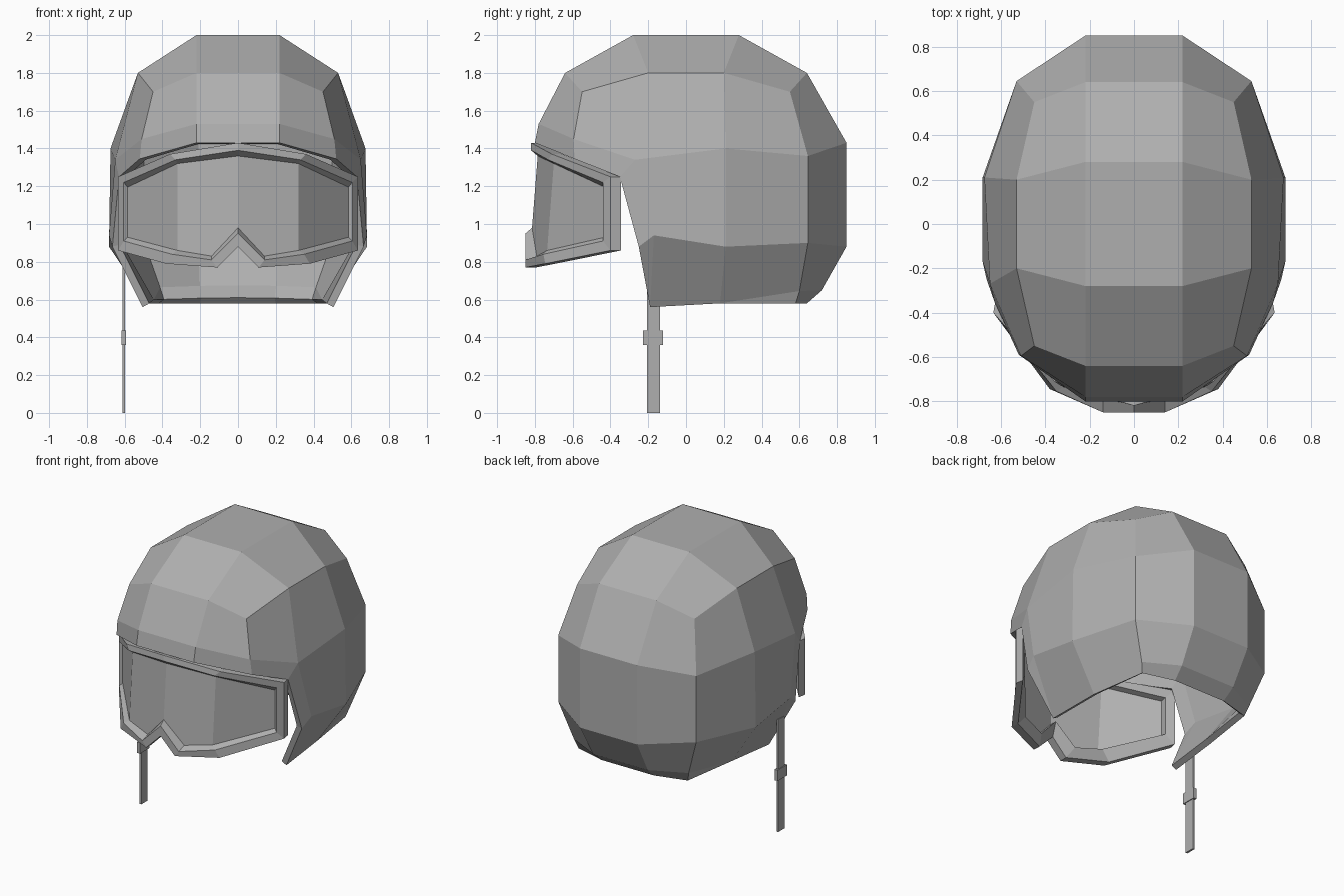
import bpy, bmesh

if "Cube" in bpy.data.objects:
    bpy.data.objects.remove(bpy.data.objects["Cube"])

# Mid grey shared by all parts
grey = bpy.data.materials.new("mid_grey")
grey.diffuse_color = (.43, .43, .43, 1)
grey.use_nodes = True
grey.node_tree.nodes["Principled BSDF"].inputs["Base Color"].default_value = grey.diffuse_color


def symmetric_mesh(name, faces):
    """Build a mesh from right-half faces, mirrored over x = 0 and welded."""
    bm = bmesh.new()
    for f in faces:
        for s in (1, -1):
            bm.faces.new([bm.verts.new((s * p[0], p[1], p[2])) for p in f])
    bmesh.ops.remove_doubles(bm, verts=bm.verts, dist=0.001)
    bmesh.ops.recalc_face_normals(bm, faces=bm.faces)
    me = bpy.data.meshes.new(name)
    bm.to_mesh(me)
    bm.free()
    me.materials.append(grey)
    ob = bpy.data.objects.new(name, me)
    bpy.context.collection.objects.link(ob)
    return ob


def strip(a, b):
    """Quads between two point rows."""
    n = min(len(a), len(b)) - 1
    return [(a[i], b[i], b[i + 1], a[i + 1]) for i in range(n)]


def centre(col):
    return [(0, p[1], p[2]) for p in col]


def box(name, size, loc):
    bpy.ops.mesh.primitive_cube_add(size=1, location=loc)
    ob = bpy.context.object
    ob.name = name
    ob.scale = size
    ob.data.materials.append(grey)


# Helmet shell: vertical columns from the crown ring down
front = [(.22, -.64, 1.8), (.22, -.78, 1.53), (.22, -.80, 1.43)]
front_corner = [(.45, -.55, 1.7), (.51, -.595, 1.45), (.52, -.59, 1.345)]
side_a = [(.53, -.2, 1.8), (.65, -.27, 1.34), (.683, -.17, .94), (.505, -.19, .56)]
side_b = [(.53, .2, 1.8), (.675, .21, 1.4), (.683, .21, .88), (.48, .18, .58)]
back_corner = [(.45, .55, 1.7), (.53, .645, 1.36), (.53, .645, .9), (.44, .6, .645), (.42, .58, .58)]
back = [(.22, .64, 1.8), (.22, .85, 1.43), (.22, .85, .88), (.21, .72, .65), (.2, .64, .58)]
edge = [(.63, -.35, 1.25), (.665, -.25, .88)]
faces = strip(centre(front), front) + strip(front, front_corner)
faces += strip(side_a, side_b) + strip(side_b, back_corner)
faces += strip(back_corner, back) + strip(back, centre(back))
faces.append((side_b[3], back_corner[3], back_corner[4]))
# cheek opening
faces += [(front_corner[0], side_a[0], side_a[1], front_corner[1]),
          (front_corner[1], side_a[1], edge[0], front_corner[2]),
          (side_a[1], side_a[2], edge[1], edge[0]),
          (side_a[2], side_a[3], edge[1])]
# crown
crown = [front[0], (.22, -.28, 2), (.22, .28, 2), back[0]]
faces += strip(centre(crown), crown)
faces += strip(crown, [front_corner[0], side_a[0], side_b[0], back_corner[0]])
shell = symmetric_mesh("helmet_shell", faces)
mod = shell.modifiers.new("thickness", 'SOLIDIFY')
mod.thickness = .04
mod.offset = -1

# Goggles: frame made of closed loops, each from top centre to nose notch
outer = [(0, -.82, 1.43), (.36, -.71, 1.37), (.635, -.40, 1.25), (.635, -.40, .86),
         (.38, -.745, .79), (.11, -.85, .77), (0, -.85, .88)]
inner = [(0, -.82, 1.39), (.33, -.73, 1.34), (.605, -.44, 1.22), (.605, -.44, .91),
         (.35, -.755, .84), (.14, -.85, .81), (0, -.85, .95)]
lens = [(0, -.785, 1.36), (.32, -.70, 1.32), (.585, -.43, 1.195), (.585, -.43, .93),
        (.32, -.735, .86), (.14, -.79, .83), (0, -.815, .98)]


def shift(loop, d):
    return [(p[0] * (1 - d * .3), p[1] + d, p[2]) for p in loop]


back_in, back_out = shift(lens, .05), shift(outer, .055)
rings = [outer, inner, lens, back_in, back_out, outer]
symmetric_mesh("goggle_frame", [f for a, b in zip(rings, rings[1:]) for f in strip(a, b)])

# Lens panels
symmetric_mesh("goggle_lens", [(lens[1], lens[2], lens[3], lens[4]),
                               (lens[0], lens[1], lens[4], lens[5], lens[6])])

# Hanging chin strap and buckle on the left
box("chin_strap", (.014, .07, .78), (-.605, -.172, .39))
box("strap_buckle", (.024, .105, .075), (-.605, -.175, .398))
